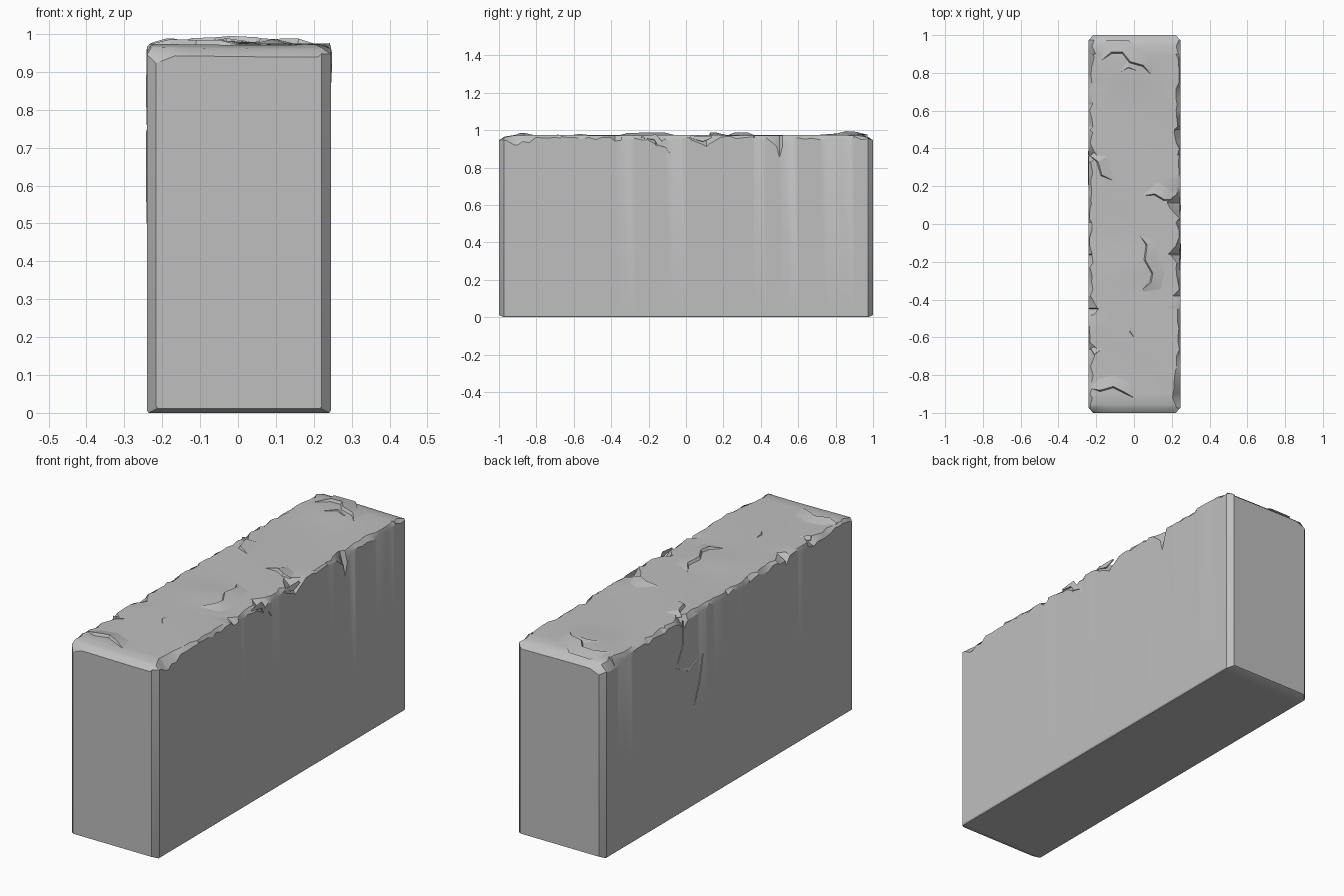
import bpy, bmesh, math, random
from mathutils import Vector

random.seed(4)
cube = bpy.data.objects.get("Cube")
if cube:
    bpy.data.objects.remove(cube, do_unlink=True)

stone = bpy.data.materials.new("grey stone")
stone.use_nodes = True
GREY = (0.52, 0.52, 0.52, 1)
stone.diffuse_color = GREY
stone.node_tree.nodes["Principled BSDF"].inputs["Base Color"].default_value = GREY

LEFT, RIGHT, TOP = -0.24, 0.245, 0.973


def finish(name, bm, angle):
    bmesh.ops.recalc_face_normals(bm, faces=bm.faces)
    mesh = bpy.data.meshes.new(name)
    bm.to_mesh(mesh)
    bm.free()
    mesh.materials.append(stone)
    ob = bpy.data.objects.new(name, mesh)
    bpy.context.collection.objects.link(ob)
    bpy.ops.object.select_all(action='DESELECT')
    ob.select_set(True)
    bpy.context.view_layer.objects.active = ob
    bpy.ops.object.shade_smooth_by_angle(angle=math.radians(angle))
    return ob


def top_height(x, y):
    """Worn top: two low swellings and a fall at both ends."""
    z = TOP + 0.002 * math.sin(9 * y + 7 * x)
    for cx, cy in ((-0.03, 0.82), (0, -0.22)):
        z += 0.008 * math.exp(-((x - cx) / 0.09) ** 2 - ((y - cy) / 0.1) ** 2)
    return z - 0.012 * max(0, (abs(y) - 0.93) / 0.05)


# Chips broken from the long top edges: side, y, half length, inset, drop
CHIPS = [(1, 0.5, 0.03, 0.02, 0.1), (1, 0.11, 0.06, 0.06, 0.04),
         (1, -0.16, 0.03, 0.04, 0.03), (1, -0.38, 0.03, 0.03, 0.02),
         (-1, 0.36, 0.03, 0.03, 0.03), (-1, -0.45, 0.03, 0.04, 0.02),
         (-1, -0.67, 0.04, 0.03, 0.02), (1, -0.9, 0.12, 0.03, 0.03),
         (-1, 0.9, 0.12, 0.02, 0.03)]


def edge_wear(side, y):
    inset, drop = random.uniform(0.004, 0.025), random.uniform(0.006, 0.028)
    for s, cy, half, i, d in CHIPS:
        if s == side:
            k = max(0, 1 - abs(y - cy) / half)
            inset, drop = inset + i * k, drop + d * k
    return inset, drop


def section(y, inset=0, low=0, drop=0):
    """One cross-section of the block, counted round from the bottom left."""
    l, r = LEFT + inset, RIGHT - inset
    li, ld = edge_wear(-1, y)
    ri, rd = edge_wear(1, y)
    if inset:
        li, ld, ri, rd = 0.05, 0.035, 0.01, 0.01
    pts = [(l + 0.004, low), (l, low + 0.006),
           (l, TOP - drop - ld)]
    a, b = l + li, r - ri
    for i in range(6):
        x = a + (b - a) * i / 5
        pts.append((x, top_height(x, y) - drop))
    pts += [(r, TOP - drop - rd), (r, low + 0.006), (r - 0.004, low)]
    return [Vector((x, y, z)) for x, z in pts]


# Block, lofted from end to end
ys = [-0.95 + 1.9 * i / 48 + random.uniform(-0.012, 0.012) for i in range(49)]
ys = sorted(ys + [c[1] for c in CHIPS])
rows = [section(-1, 0.024, 0.012, 0.015), section(-0.974)]
rows += [section(y) for y in ys]
rows += [section(0.974), section(1, 0.024, 0.012, 0.015)]
bm = bmesh.new()
loops = [[bm.verts.new(p) for p in row] for row in rows]
n = len(loops[0])
for a, b in zip(loops, loops[1:]):
    for i in range(n):
        j = (i + 1) % n
        bm.faces.new((a[i], a[j], b[j], b[i]))
bm.faces.new(loops[0])
bm.faces.new(loops[-1])
finish("stone_block", bm, 30)


def crack_lip(name, path, normal, height, width, flip=1):
    """Thin wedge: steep on one side of the path, sloping away on the other."""
    normal = Vector(normal)
    pts = [Vector(p) for p in path]
    bm = bmesh.new()
    rings = []
    for i, p in enumerate(pts):
        along = (pts[min(i + 1, len(pts) - 1)] - pts[max(i - 1, 0)]).normalized()
        side = along.cross(normal) * flip
        end = i in (0, len(pts) - 1)
        h, w = (0.001, width * 0.3) if end else (height, width)
        rings.append([bm.verts.new(q) for q in (
            p + side * h * 0.7 - normal * 0.003, p + normal * h,
            p - side * w - normal * 0.003)])
    for a, b in zip(rings, rings[1:]):
        for i in range(3):
            j = (i + 1) % 3
            bm.faces.new((a[i], a[j], b[j], b[i]))
    bm.faces.new(rings[0])
    bm.faces.new(rings[-1])
    finish(name, bm, 20)


# Cracks across the top; steep sides turn to the front and +x
TOP_CRACKS = [
    [(-.18, .86), (-.12, .91), (-.06, .91), (-.02, .86), (.05, .84), (.09, .79)],
    [(-.23, .36), (-.19, .33), (-.17, .26), (-.11, .23)],
    [(.05, .15), (.11, .16), (.16, .13), (.2, .13)],
    [(.03, -.06), (.07, -.11), (.06, -.19), (.1, -.26), (.09, -.31), (.04, -.35)],
    [(-.23, -.87), (-.18, -.88), (-.11, -.86), (-.05, -.89), (0, -.92)],
    [(-.23, -.66), (-.21, -.69), (-.17, -.66)],
    [(-.08, .8), (-.03, .83), (.02, .81)],
    [(-.02, -.53), (-.02, -.57), (0, -.6)],
]
for k, path in enumerate(TOP_CRACKS):
    small = len(path) < 4
    crack_lip(f"top_crack_{k + 1}", [(x, y, top_height(x, y)) for x, y in path],
              (0, 0, 1), 0.006 if small else 0.013, 0.04 if small else 0.07)

# Cracks down the two long sides
RIGHT_CRACKS = [[(-.24, .96), (-.17, .95), (-.15, .92), (-.11, .91), (-.08, .87)],
                [(.02, .96), (.09, .94), (.14, .96)]]
LEFT_CRACKS = [[(.37, .96), (.37, .84), (.41, .76)],
               [(.42, .74), (.32, .69), (.21, .74), (.24, .6), (.28, .5)]]
for side, x, cracks in (("right", RIGHT, RIGHT_CRACKS), ("left", LEFT, LEFT_CRACKS)):
    for k, path in enumerate(cracks):
        crack_lip(f"{side}_side_crack_{k + 1}", [(x, y, z) for y, z in path],
                  (math.copysign(1, x), 0, 0), 0.003, 0.03)
